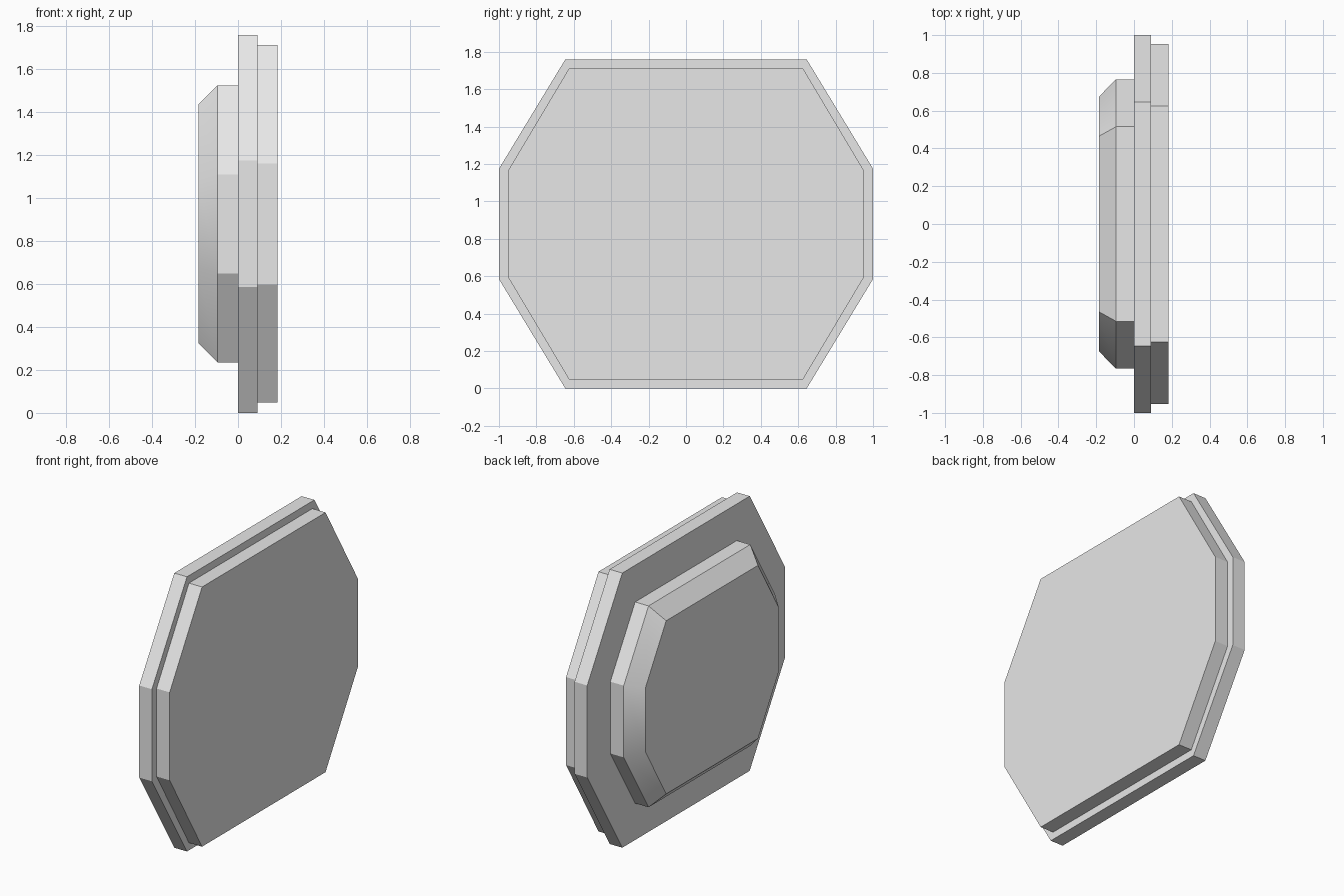
import bpy
import math

cube = bpy.data.objects.get("Cube")
if cube:
    bpy.data.objects.remove(cube, do_unlink=True)

CENTRE_Z = 0.88

grey = bpy.data.materials.new("light grey")
grey.use_nodes = True
colour = (0.8, 0.8, 0.8, 1)
grey.diffuse_color = colour
grey.node_tree.nodes["Principled BSDF"].inputs["Base Color"].default_value = colour


def octagon(x, half_y, half_z, corner_y, corner_z):
    """Ring of eight points at depth x, mirrored from one quarter."""
    quarter = [(half_y, corner_z), (corner_y, half_z)]
    half = quarter + [(-y, z) for y, z in reversed(quarter)]
    full = half + [(-y, -z) for y, z in half]
    return [(x, y, CENTRE_Z + z) for y, z in full]


def plate(name, *rings):
    """Solid through octagonal rings ordered from low x to high x."""
    verts = [p for ring in rings for p in octagon(*ring)]
    last = 8 * (len(rings) - 1)
    faces = [list(range(7, -1, -1)), list(range(last, last + 8))]
    for base in range(0, last, 8):
        for i in range(8):
            j = (i + 1) % 8
            faces.append((base + i, base + j, base + 8 + j, base + 8 + i))
    mesh = bpy.data.meshes.new(name)
    mesh.from_pydata(verts, [], faces)
    mesh.materials.append(grey)
    obj = bpy.data.objects.new(name, mesh)
    bpy.context.collection.objects.link(obj)
    bpy.ops.object.select_all(action='DESELECT')
    obj.select_set(True)
    bpy.context.view_layer.objects.active = obj
    bpy.ops.object.shade_smooth_by_angle(angle=math.radians(30))
    return obj


# Wide middle plate
plate("middle_plate", (0, 1, 0.88, 0.645, 0.295), (0.09, 1, 0.88, 0.645, 0.295))

# Slightly smaller plate on the +x side
plate("outer_plate", (0.09, 0.953, 0.832, 0.625, 0.282), (0.183, 0.953, 0.832, 0.625, 0.282))

# Raised boss with a chamfered rim on the -x side
plate("chamfered_boss",
      (-0.185, 0.675, 0.555, 0.465, 0.205),
      (-0.095, 0.766, 0.645, 0.515, 0.23),
      (0, 0.766, 0.645, 0.515, 0.23))
